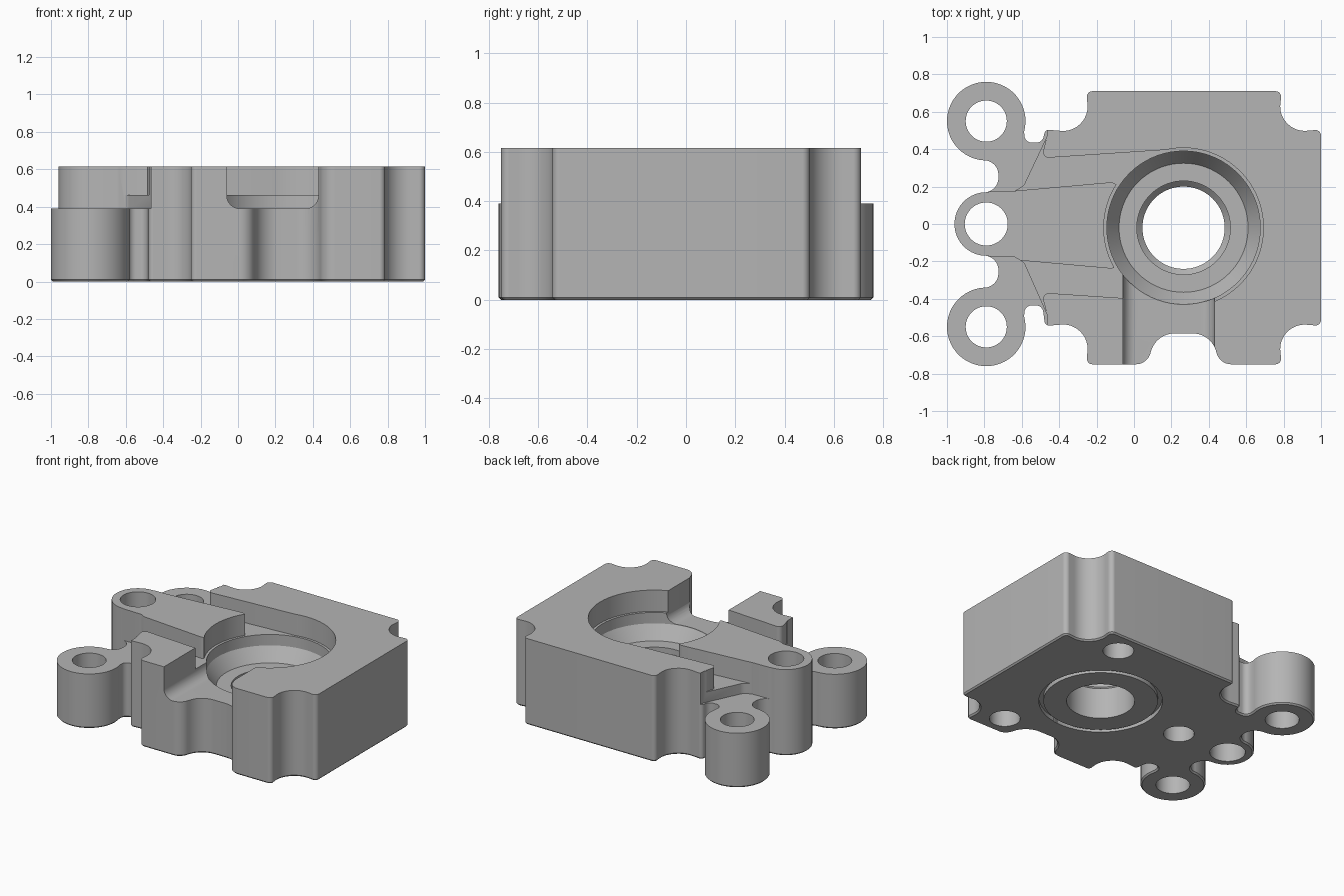
import bpy, bmesh, math
from mathutils import Vector

cube = bpy.data.objects.get("Cube")
if cube:
    bpy.data.objects.remove(cube, do_unlink=True)

H, LUG_H, FLOOR = 0.615, 0.39, 0.463
BORE = Vector((0.265, -0.02))
TOP = 0.9

metal = bpy.data.materials.new("machined_grey")
metal.use_nodes = True
GREY = (0.46, 0.46, 0.46, 1)
metal.diffuse_color = GREY
metal.node_tree.nodes["Principled BSDF"].inputs["Base Color"].default_value = GREY


def arc(cx, cy, r, a0, a1, n):
    angles = [math.radians(a0 + (a1 - a0) * i / n) for i in range(n + 1)]
    return [(cx + r * math.cos(a), cy + r * math.sin(a), 0) for a in angles]


def fillet(corners, steps=10):
    """Round each (x, y, radius) corner of a closed outline."""
    out = []
    for i, (x, y, r) in enumerate(corners):
        p = Vector((x, y))
        if r == 0:
            out.append(p)
            continue
        a = (Vector(corners[i - 1][:2]) - p).normalized()
        b = (Vector(corners[(i + 1) % len(corners)][:2]) - p).normalized()
        half = a.angle(b) / 2
        centre = p + (a + b).normalized() * r / math.sin(half)
        start = p + a * r / math.tan(half) - centre
        end = p + b * r / math.tan(half) - centre
        for k in range(steps + 1):
            out.append(centre + start.lerp(end, k / steps).normalized() * r)
    return out


def make_object(name, bm):
    bmesh.ops.recalc_face_normals(bm, faces=bm.faces)
    mesh = bpy.data.meshes.new(name)
    bm.to_mesh(mesh)
    bm.free()
    ob = bpy.data.objects.new(name, mesh)
    bpy.context.collection.objects.link(ob)
    mesh.materials.append(metal)
    return ob


def prism(name, points, z0, z1, chamfer=0):
    """Extrude an outline upwards, optionally with a chamfered lower rim."""
    bm = bmesh.new()
    base = bm.faces.new([bm.verts.new((p[0], p[1], z0 + chamfer)) for p in points])
    up = bmesh.ops.extrude_face_region(bm, geom=[base], use_keep_orig=True)
    verts = [v for v in up["geom"] if isinstance(v, bmesh.types.BMVert)]
    bmesh.ops.translate(bm, verts=verts, vec=(0, 0, z1 - z0 - chamfer))
    bmesh.ops.recalc_face_normals(bm, faces=bm.faces)
    if chamfer:
        bmesh.ops.inset_region(bm, faces=[base], thickness=chamfer,
                               depth=chamfer, use_even_offset=True)
    return make_object(name, bm)


def lathe(name, profile, closed=False, n=72):
    """Revolve a (radius, z) profile about the bore axis."""
    bm = bmesh.new()
    rings = []
    for r, z in profile:
        rings.append([bm.verts.new((BORE.x + r * math.cos(math.tau * i / n),
                                    BORE.y + r * math.sin(math.tau * i / n), z))
                      for i in range(n)])
    pairs = list(zip(rings, rings[1:]))
    if closed:
        pairs.append((rings[-1], rings[0]))
    else:
        bm.faces.new(rings[0])
        bm.faces.new(rings[-1])
    for lo, hi in pairs:
        for i in range(n):
            j = (i + 1) % n
            bm.faces.new((lo[i], lo[j], hi[j], hi[i]))
    return make_object(name, bm)


def cut(target, cutter):
    mod = target.modifiers.new("cut", 'BOOLEAN')
    mod.operation, mod.solver, mod.object = 'DIFFERENCE', 'EXACT', cutter
    bpy.context.view_layer.objects.active = target
    bpy.ops.object.modifier_apply(modifier=mod.name)
    bpy.data.objects.remove(cutter, do_unlink=True)


def hole(target, x, y, r, z0, z1):
    cut(target, prism("hole_cutter", arc(x, y, r, 0, 352.5, 47), z0, z1))


# Outer outline: scalloped block, side lugs and front groove
block = [(1, 0.505, 0.03), (0.765, 0.485, 0.13), (0.79, 0.71, 0.03),
         (-0.255, 0.71, 0.03), (-0.235, 0.485, 0.13), (-0.475, 0.505, 0.025)]
lug = [(-0.49, 0.435, 0.04), (-0.585, 0.435, 0.04)]
lug += arc(-0.79, 0.55, 0.21, -15, 266, 40)
lug += [(-0.725, 0.34, 0.077), (-0.725, 0.169, 0.077)]
middle_lug = arc(-0.79, 0, 0.17, 96, 264, 24)
groove = [(0.07, -0.75, 0.08), (0.12, -0.585, 0.13),
          (0.41, -0.585, 0.13), (0.46, -0.75, 0.08)]
lower_lug = [(x, -y, r) for x, y, r in reversed(lug)]
lower_block = [(x, 2 * BORE.y - y, r) for x, y, r in reversed(block)]
outline = block + lug + middle_lug + lower_lug + lower_block[:3] + groove + lower_block[3:]
housing = prism("bearing_housing", fillet(outline), 0, H, 0.01)

# Lower the outer lugs and hollow the pocket on both sides of the centre arm
for s in (1, -1):
    shift = 0 if s > 0 else -0.015
    clearance = [(-0.465, 1, 0), (-0.465, 0.47, 0), (-0.59, 0.205, 0.05),
                 (-0.64, 0.176, 0), (-0.79, 0.172, 0), (-1.2, 0.172, 0), (-1.2, 1, 0)]
    cut(housing, prism("lug_cutter", [(p[0], s * p[1] + shift * (p[1] > 0.3))
                                      for p in fillet(clearance)], LUG_H, TOP))
    pocket = [(-0.64, 0.177, 0), (-0.115, 0.224, 0.04), (-0.06, 0.19, 0), (0.2, 0.2, 0),
              (0.255, 0.402, 0), (-0.495, 0.352, 0.03), (-0.47, 0.45, 0), (-0.59, 0.4, 0)]
    cut(housing, prism("pocket_cutter", [(p[0], s * p[1] + shift)
                                         for p in fillet(pocket)], FLOOR, TOP))

# Stepped bore
cut(housing, lathe("bore_cutter", [
    (0.22, -0.1), (0.22, 0.22), (0.25, 0.25), (0.25, 0.29), (0.345, 0.29),
    (0.41, 0.385), (0.41, FLOOR), (0.427, FLOOR), (0.427, TOP)]))

# Ring groove underneath
cut(housing, lathe("ring_cutter", [(0.37, -0.1), (0.37, 0.03), (0.4, 0.03), (0.4, -0.1)], True))

# Front slot with rounded lower corners
slot = fillet([(-0.06, TOP, 0), (-0.06, LUG_H, 0.07), (0.43, LUG_H, 0.07), (0.43, TOP, 0)])
bm = bmesh.new()
rows = [[bm.verts.new((p.x, y, p.y)) for p in slot] for y in (-1, -0.2)]
for row in rows:
    bm.faces.new(row)
for i in range(len(slot)):
    bm.faces.new((rows[0][i - 1], rows[0][i], rows[1][i], rows[1][i - 1]))
cut(housing, make_object("slot_cutter", bm))

# Lug holes, then three blind holes spaced round the bore underneath
for y, r in ((0.55, 0.11), (0, 0.115), (-0.55, 0.11)):
    hole(housing, -0.79, y, r, -0.1, TOP)
for a in (60, 180, 300):
    t = math.radians(a)
    hole(housing, BORE.x + 0.66 * math.cos(t), BORE.y + 0.66 * math.sin(t), 0.1, -0.1, 0.3)

# Smooth curved walls, keep machined edges sharp
bpy.ops.object.select_all(action='DESELECT')
housing.select_set(True)
bpy.context.view_layer.objects.active = housing
bpy.ops.object.shade_smooth_by_angle(angle=math.radians(28))
